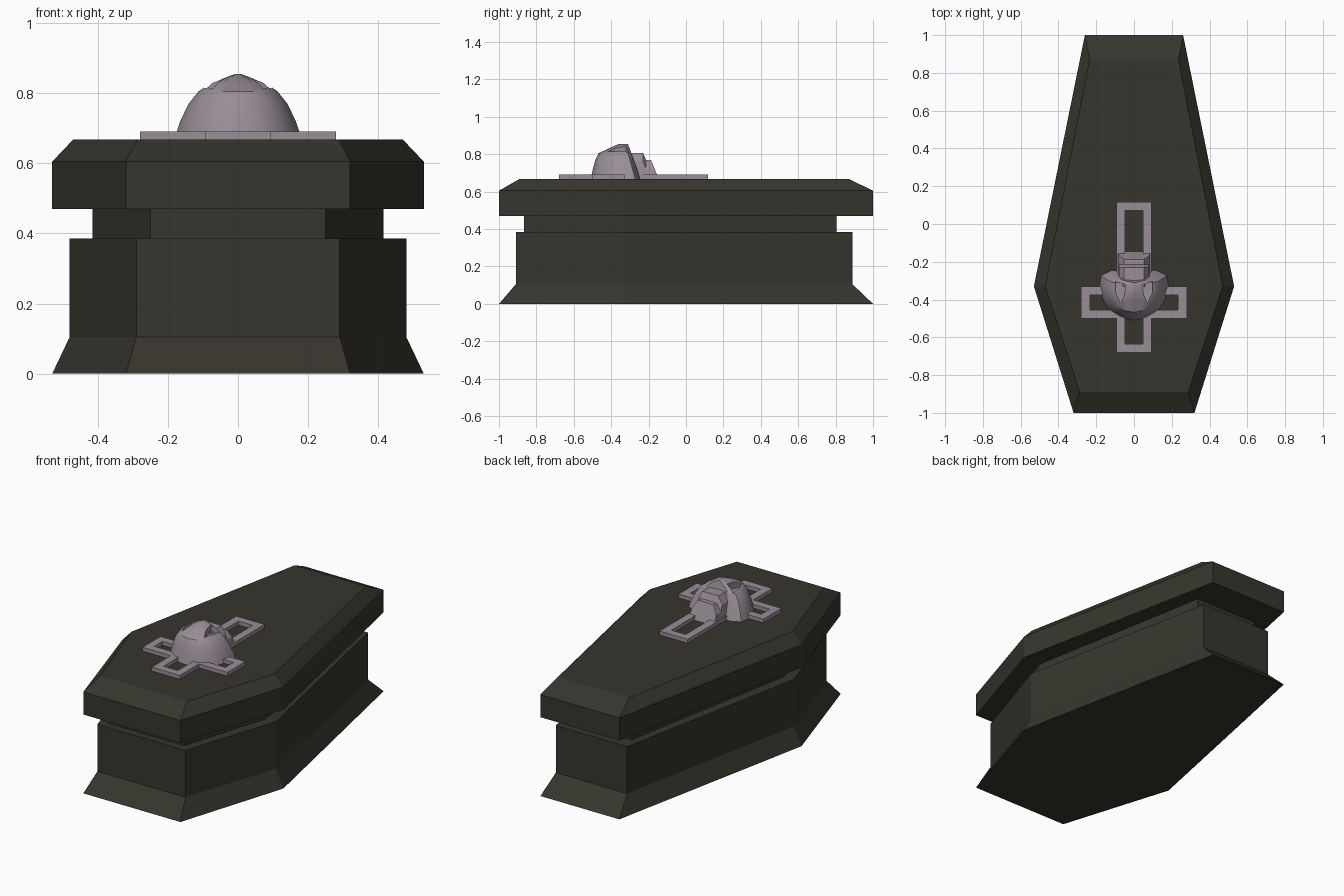
import bpy, bmesh, math

cube = bpy.data.objects.get("Cube")
if cube:
    bpy.data.objects.remove(cube, do_unlink=True)


def material(name, rgb):
    m = bpy.data.materials.new(name)
    m.use_nodes = True
    m.diffuse_color = (*rgb, 1)
    bsdf = next(n for n in m.node_tree.nodes if n.type == 'BSDF_PRINCIPLED')
    bsdf.inputs["Base Color"].default_value = (*rgb, 1)
    bsdf.inputs["Roughness"].default_value = 0.8
    return m


dark_stone = material("dark stone", (0.037, 0.035, 0.026))
pale_bone = material("pale mauve bone", (0.32, 0.27, 0.31))


def loft(name, rings, mat):
    """Skin closed rings of equal length and cap both ends."""
    bm = bmesh.new()
    loops = [[bm.verts.new(p) for p in ring] for ring in rings]
    n = len(loops[0])
    for a, b in zip(loops, loops[1:]):
        for i in range(n):
            j = (i + 1) % n
            bm.faces.new((a[i], a[j], b[j], b[i]))
    bm.faces.new(loops[0][::-1])
    bm.faces.new(loops[-1])
    bmesh.ops.recalc_face_normals(bm, faces=bm.faces)
    mesh = bpy.data.meshes.new(name)
    bm.to_mesh(mesh)
    bm.free()
    mesh.materials.append(mat)
    obj = bpy.data.objects.new(name, mesh)
    bpy.context.collection.objects.link(obj)
    return obj


def mirrored(half):
    """Close a half outline (x >= 0) across the middle."""
    return half + [(-x, y) for x, y in reversed(half) if x > 0]


def at_height(outline, z):
    return [(x, y, z) for x, y in outline]


# Six-sided coffin outlines
def hexagon(front, middle, back, y_front, y_back):
    return mirrored([(front, y_front), (middle, -0.33), (back, y_back)])


full = hexagon(0.32, 0.53, 0.26, -1, 1)
wall = hexagon(0.29, 0.48, 0.235, -0.91, 0.89)
neck = hexagon(0.25, 0.415, 0.205, -0.865, 0.805)
top = hexagon(0.287, 0.47, 0.235, -0.89, 0.87)

loft("coffin_body", [at_height(full, 0), at_height(wall, 0.105), at_height(wall, 0.385)], dark_stone)
loft("coffin_neck", [at_height(neck, 0.385), at_height(neck, 0.47)], dark_stone)
loft("coffin_lid", [at_height(full, 0.47), at_height(full, 0.605), at_height(top, 0.668)], dark_stone)


# Hollow cross frame on the lid
def cross(inset):
    a, b = 0.093 - inset, 0.28 - inset
    lo, hi = -0.5 + inset, -0.33 - inset
    return mirrored([(a, -0.68 + inset), (a, lo), (b, lo), (b, hi), (a, hi), (a, 0.117 - inset)])


def cross_frame():
    bm = bmesh.new()
    levels = [[[bm.verts.new((x, y, z)) for x, y in cross(inset)] for inset in (0, 0.046)]
              for z in (0.667, 0.691)]
    (out_lo, in_lo), (out_hi, in_hi) = levels
    n = len(out_lo)
    for a, b in ((out_lo, out_hi), (out_hi, in_hi), (in_hi, in_lo), (in_lo, out_lo)):
        for i in range(n):
            j = (i + 1) % n
            bm.faces.new((a[i], a[j], b[j], b[i]))
    bmesh.ops.recalc_face_normals(bm, faces=bm.faces)
    mesh = bpy.data.meshes.new("cross_frame")
    bm.to_mesh(mesh)
    bm.free()
    mesh.materials.append(pale_bone)
    bpy.context.collection.objects.link(bpy.data.objects.new("cross_frame", mesh))


cross_frame()

# Skull cranium: unit outline (width, 0 = crown end to 1 = jaw end) shrunk upward
unit = mirrored([(0, 0), (0.38, 0.05), (0.67, 0.17), (0.88, 0.38), (1, 0.67),
                 (0.95, 0.9), (0.64, 1), (0, 0.96)])


def cranium_ring(z, width, y0, y1):
    return [(x * width, y0 + t * (y1 - y0), z) for x, t in unit]


cranium = loft("skull_cranium", [
    cranium_ring(0.667, 0.183, -0.51, -0.245),
    cranium_ring(0.72, 0.165, -0.498, -0.262),
    cranium_ring(0.77, 0.141, -0.485, -0.28),
    cranium_ring(0.805, 0.113, -0.468, -0.292),
    cranium_ring(0.828, 0.08, -0.42, -0.3),
    cranium_ring(0.855, 0.008, -0.36, -0.31)], pale_bone)

# Eye sockets cut into the cranium
for side, s in (("left", 1), ("right", -1)):
    eye = [(0.045, -0.32), (0.098, -0.305), (0.097, -0.36), (0.072, -0.42), (0.052, -0.375)]
    eye = [(s * x, y) for x, y in eye]
    cutter = loft(side + "_eye_cutter", [at_height(eye, 0.795), at_height(eye, 0.9)], pale_bone)
    cutter.hide_render = True
    cutter.hide_set(True)
    cutter.display_type = 'WIRE'
    mod = cranium.modifiers.new(side + "_eye", 'BOOLEAN')
    mod.operation = 'DIFFERENCE'
    mod.solver = 'EXACT'
    mod.object = cutter

# Bake the cuts so no helpers remain
bpy.context.view_layer.update()
baked = bpy.data.meshes.new_from_object(cranium.evaluated_get(bpy.context.evaluated_depsgraph_get()))
cranium.modifiers.clear()
cranium.data = baked
for side in ("left", "right"):
    bpy.data.objects.remove(bpy.data.objects[side + "_eye_cutter"], do_unlink=True)


# Jaw: arched cross-sections stepping down toward the chin
def jaw_section(y, z_top, slope=0.0):
    half = [(0.087, 0.667), (0.08, z_top - 0.045), (0.052, z_top)]
    pts = half + [(-x, z) for x, z in reversed(half)]
    return [(x, y + slope * (z_top - z), z) for x, z in pts]


jaw = loft("skull_jaw", [
    jaw_section(-0.33, 0.807), jaw_section(-0.23, 0.807),
    jaw_section(-0.214, 0.77), jaw_section(-0.187, 0.77, 0.4)], pale_bone)

# Smooth the cranium, keeping its sharp edges
bpy.ops.object.select_all(action='DESELECT')
cranium.select_set(True)
bpy.context.view_layer.objects.active = cranium
bpy.ops.object.shade_smooth_by_angle(angle=math.radians(30))
